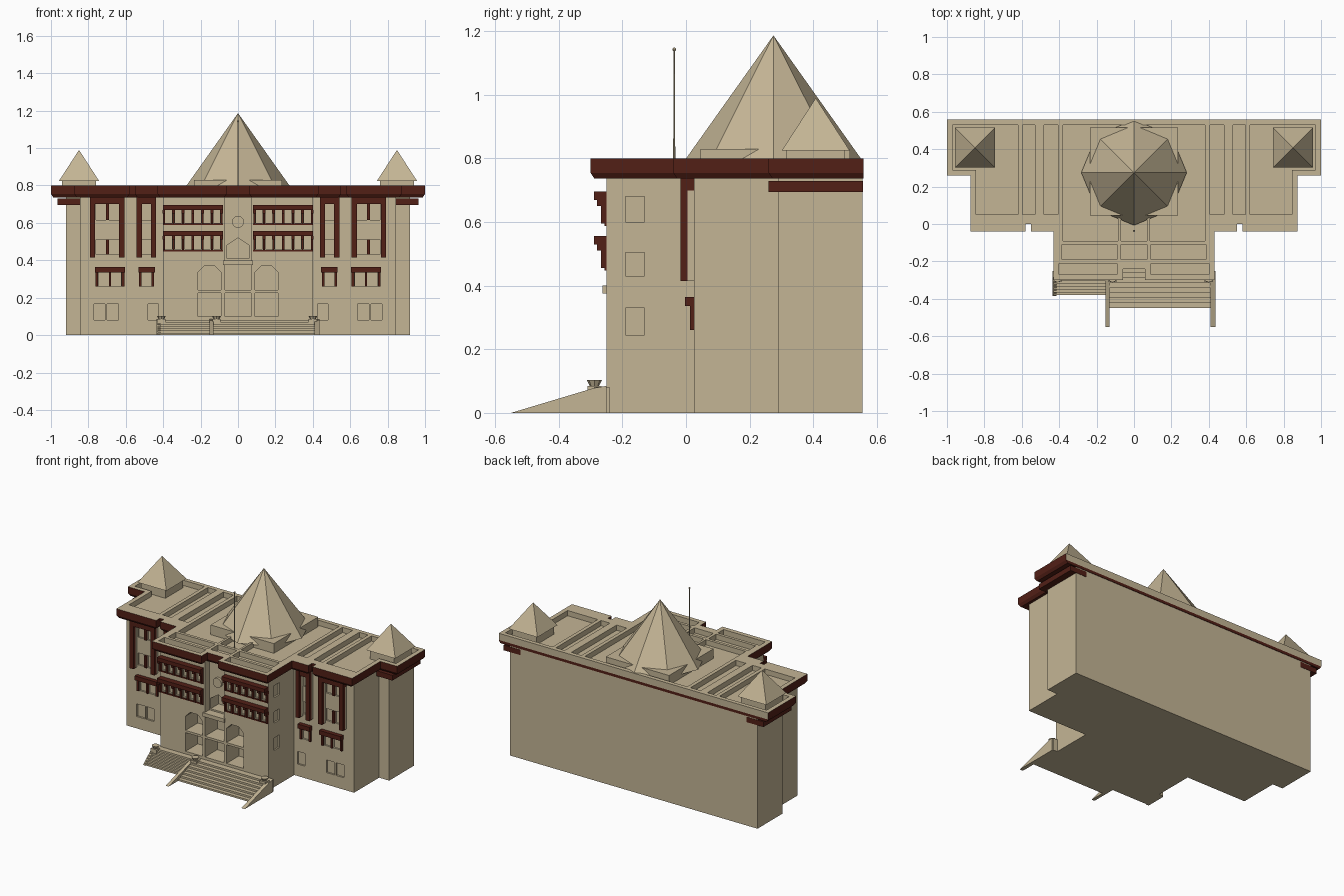
import bpy, bmesh
from mathutils import Matrix

if "Cube" in bpy.data.objects:
    bpy.data.objects.remove(bpy.data.objects["Cube"])


def material(name, col):
    m = bpy.data.materials.new(name)
    m.diffuse_color = (*col, 1)
    m.use_nodes = True
    m.node_tree.nodes["Principled BSDF"].inputs["Base Color"].default_value = m.diffuse_color
    return m


TAN = material("sandstone", (0.55, 0.46, 0.30))
RED = material("maroon_trim", (0.085, 0.014, 0.008))


# Shape specs: a profile swept from a to b along an axis
def box(x0, x1, y0, y1, z0, z1):
    return ([(x0, y0), (x1, y0), (x1, y1), (x0, y1)], 'z', z0, z1)


def mbox(x0, x1, *r):
    return [box(x0, x1, *r), box(-x1, -x0, *r)]


def mirror(pts):
    return [(-x, y) for x, y in reversed(pts)]


def add_prism(bm, pts, axis, a, b, start=None):
    put = {'z': lambda p, h: (p[0], p[1], h), 'y': lambda p, h: (p[0], h, p[1]),
           'x': lambda p, h: (h, p[0], p[1])}[axis]
    lo = [bm.verts.new(put(p, a)) for p in (start or pts)]
    hi = [bm.verts.new(put(p, b)) for p in pts]
    faces = [bm.faces.new(lo[::-1]), bm.faces.new(hi)]
    n = len(lo)
    for i in range(n):
        j = (i + 1) % n
        faces.append(bm.faces.new((lo[i], lo[j], hi[j], hi[i])))
    return faces


def finish(name, bm, mats):
    bmesh.ops.recalc_face_normals(bm, faces=bm.faces)
    me = bpy.data.meshes.new(name)
    bm.to_mesh(me)
    bm.free()
    for m in mats:
        me.materials.append(m)
    ob = bpy.data.objects.new(name, me)
    bpy.context.scene.collection.objects.link(ob)
    return ob


def build(name, specs, mat=TAN):
    bm = bmesh.new()
    for s in specs:
        add_prism(bm, *s)
    return finish(name, bm, [mat])


def cone(name, x, y, z0, z1, r0, r1, n, turn=0.0, mat=TAN):
    bm = bmesh.new()
    bmesh.ops.create_cone(bm, cap_ends=True, segments=n, radius1=r0, radius2=r1, depth=z1 - z0,
                          matrix=Matrix.Translation((x, y, (z0 + z1) / 2)) @ Matrix.Rotation(turn, 4, 'Z'))
    bmesh.ops.remove_doubles(bm, verts=bm.verts, dist=1e-5)
    return finish(name, bm, [mat])


def cut(ob, specs):
    cutter = build(ob.name + "_cutter", specs)
    cutter.hide_render = True
    m = ob.modifiers.new("cut", 'BOOLEAN')
    m.operation, m.solver, m.object, m.use_self = 'DIFFERENCE', 'EXACT', cutter, True
    me = bpy.data.meshes.new_from_object(ob.evaluated_get(bpy.context.evaluated_depsgraph_get()))
    ob.modifiers.clear()
    ob.data = me
    bpy.data.objects.remove(cutter)


# Main walls: stepped plan
half = [(0.40, -0.25), (0.40, 0.025), (0.845, 0.025), (0.845, 0.29), (0.92, 0.29), (0.92, 0.555)]
walls = build("walls", [(half + mirror(half), 'z', 0, 0.742)])

# Openings in the walls
F, W = -0.25, 0.025
holes = [box(-0.07, 0.07, -0.3, -0.205, 0.40, 0.78),
         box(-0.07, 0.07, -0.3, -0.12, 0.10, 0.225), box(-0.07, 0.07, -0.3, -0.12, 0.24, 0.375),
         ([(-0.06, 0.41), (0.06, 0.41), (0.06, 0.48), (0, 0.52), (-0.06, 0.48)], 'y', -0.3, -0.12)]
holes += mbox(0.09, 0.215, -0.3, -0.12, 0.10, 0.225)
arch = [(0.09, 0.24), (0.215, 0.24), (0.215, 0.335), (0.18, 0.37), (0.125, 0.37), (0.09, 0.335)]
holes += [(arch, 'y', -0.3, -0.12), (mirror(arch), 'y', -0.3, -0.12)]
for z0, z1 in ((0.245, 0.33), (0.43, 0.505), (0.60, 0.68)):      # side windows
    holes += mbox(0.39, 0.42, -0.19, -0.13, z0, z1)
for i in range(6):                                              # front window rows
    x = 0.095 + i * 0.0515
    for z in (0.46, 0.60):
        holes += mbox(x, x + 0.037, F - 0.03, F + 0.012, z, z + 0.07)
wing = [(0.635, 0.69, 0.615, 0.70), (0.705, 0.76, 0.615, 0.70), (0.635, 0.69, 0.43, 0.51),
        (0.705, 0.76, 0.43, 0.51), (0.465, 0.515, 0.615, 0.70), (0.465, 0.515, 0.43, 0.51),
        (0.625, 0.68, 0.26, 0.335), (0.69, 0.745, 0.26, 0.335), (0.46, 0.515, 0.26, 0.335),
        (0.64, 0.70, 0.08, 0.165), (0.71, 0.77, 0.08, 0.165), (0.425, 0.48, 0.08, 0.165)]
for x0, x1, z0, z1 in wing:
    holes += mbox(x0, x1, W - 0.03, W + 0.012, z0, z1)
cut(walls, holes)


# Cornice and roof slab: maroon edge, stone top, chamfered underside
def roof_outline(d):
    h = [(0.06 + d, -0.24 + d), (0.06 + d, -0.30 + d), (0.43 - d, -0.30 + d), (0.43 - d, -0.04 + d),
         (0.55 - d, -0.04 + d), (0.55 - d, 0.0 + d), (0.58 + d, 0.0 + d), (0.58 + d, -0.04 + d),
         (0.875 - d, -0.04 + d), (0.875 - d, 0.26 + d), (1.0 - d, 0.26 + d), (1.0 - d, 0.558)]
    return h + mirror(h)


bm = bmesh.new()
faces = add_prism(bm, roof_outline(0), 'z', 0.755, 0.80)
bmesh.ops.recalc_face_normals(bm, faces=bm.faces)
for f in faces:
    f.material_index = int(abs(f.normal.z) < 0.5 and f.normal.y < 0.9)
roof = finish("roof_slab", bm, [TAN, RED])
pocket = [(0.62, 0.05), (0.845, 0.05), (0.845, 0.29), (0.97, 0.29), (0.97, 0.53), (0.62, 0.53)]
P = (0.765, 0.85)
pockets = [(pocket, 'z', *P), (mirror(pocket), 'z', *P), box(-0.38, 0.38, -0.09, 0.53, *P),
           box(-0.07, 0.07, -0.19, -0.11, *P)]
pockets += mbox(0.405, 0.48, 0.05, 0.53, *P) + mbox(0.53, 0.595, 0.05, 0.53, *P)
pockets += mbox(0.09, 0.385, -0.19, -0.11, *P) + mbox(0.09, 0.40, -0.27, -0.21, *P)
cut(roof, pockets)
build("roof_beams", mbox(0.07, 0.085, -0.09, 0.05, 0.76, 0.80))
bm = bmesh.new()
add_prism(bm, roof_outline(0), 'z', 0.737, 0.755, roof_outline(0.012))
finish("cornice_underside", bm, [RED])
build("wing_lower_band", mbox(0.84, 0.965, 0.26, 0.557, 0.695, 0.73), RED)

# Central octagonal spire and corner pyramids
build("spire_base", [box(-0.235, 0.235, 0.045, 0.515, 0.76, 0.83)])
cone("spire", 0, 0.275, 0.79, 1.187, 0.282, 0, 8)
for s in (-1, 1):
    x = s * 0.85
    build("corner_turret_base", [box(x - 0.09, x + 0.09, 0.315, 0.50, 0.76, 0.83)])
    cone("corner_turret_roof", x, 0.408, 0.825, 0.99, 0.151, 0, 4, 0.785398)

# Flagpole
cone("flagpole", 0, -0.037, 0.76, 1.14, 0.0035, 0.002, 8)
bm = bmesh.new()
bmesh.ops.create_uvsphere(bm, u_segments=8, v_segments=6, radius=0.006,
                          matrix=Matrix.Translation((0, -0.037, 1.143)))
finish("flagpole_ball", bm, [TAN])

# Maroon lintels and mullions on the central block
trim = []
for z in (0.46, 0.60):
    trim += mbox(0.08, 0.40, -0.29, F, z + 0.07, z + 0.096)
    trim += mbox(0.08, 0.40, -0.256, F, z - 0.012, z - 0.004)
    for i in range(7):
        x = 0.082 + i * 0.0515
        trim += mbox(x, x + 0.011, -0.268, F, z - 0.005, z + 0.07)
        trim += mbox(x - 0.002, x + 0.013, -0.28, F, z + 0.05, z + 0.07)
build("front_window_trim", trim, RED)

# Tall window frames and lower lintels on the wings
trim, backing = [], []
for x0, x1 in ((0.61, 0.79), (0.44, 0.54)):
    for a, b in ((x0, x0 + 0.024), (x1 - 0.024, x1)):
        backing += mbox(a, b, 0.0, W, 0.415, 0.74)
        trim += mbox(a - 0.002, b + 0.002, -0.018, 0.004, 0.415, 0.74)
    trim += mbox(x0, x1, -0.015, W, 0.70, 0.738)
    lx0, lx1 = (0.605, 0.765) if x1 > 0.7 else (0.445, 0.532)
    trim += mbox(lx0, lx1, -0.003, W, 0.336, 0.365)
    for a in (lx0 + 0.003, lx1 - 0.017):
        trim += mbox(a, a + 0.014, 0.012, W, 0.26, 0.338)
for z0, z1 in ((0.615, 0.70), (0.43, 0.51)):
    trim += mbox(0.69, 0.705, 0.012, W, z0, z1)
trim += mbox(0.68, 0.69, 0.012, W, 0.26, 0.338)
build("wing_window_trim", trim, RED)
build("wing_frame_backing", backing)

# Entrance details: balcony ledge, medallion
build("entrance_ledge", [box(-0.08, 0.08, -0.262, -0.2, 0.375, 0.40)])
disc = cone("entrance_medallion", 0, 0, -0.012, 0.012, 0.032, 0.032, 20)
disc.rotation_euler, disc.location = (1.570796, 0, 0), (0, -0.21, 0.605)

# Landing, two flights of steps, sloping cheek walls
steps = [box(-0.43, 0.43, -0.29, -0.24, 0, 0.082)]
N = 6
for i in range(N):
    z = 0.082 * (N - i) / (N + 1)
    steps.append(box(-0.43, -0.14, -0.29 - 0.09 * (i + 1) / N, -0.25, 0, z))
    steps.append(box(-0.14, 0.43, -0.29 - 0.16 * (i + 1) / N, -0.25, 0, z))
build("entrance_steps", steps)
slope = [(-0.55, 0), (-0.25, 0), (-0.25, 0.085), (-0.29, 0.078)]
short = [(-0.385, 0), (-0.25, 0), (-0.25, 0.085), (-0.29, 0.078)]
build("step_cheeks", [(slope, 'x', -0.152, -0.13), (slope, 'x', 0.41, 0.435),
                      (short, 'x', -0.437, -0.415)])

# Planters on the landing
for x in (-0.41, -0.115, 0.40):
    build("planter_plinth", [box(x - 0.022, x + 0.022, -0.31, -0.266, 0.03, 0.085)])
    cone("planter", x, -0.288, 0.085, 0.103, 0.015, 0.024, 8)
